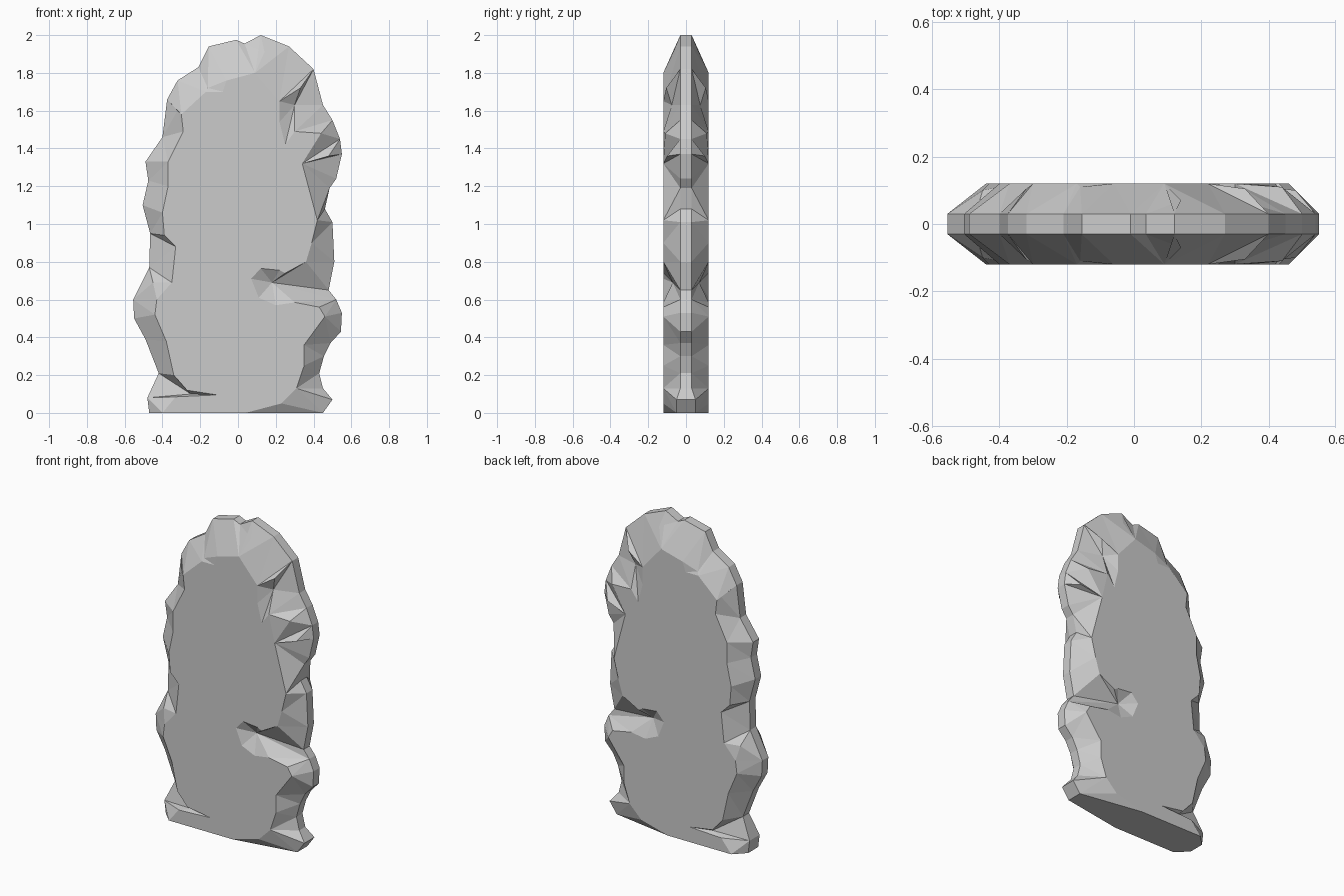
import bpy, bmesh
from mathutils import Vector

FACE_Y, RIM_Y = 0.12, 0.03

# Silhouette of the slab (x, z), clockwise from the peak
rim = [(0.12, 2.0), (0.27, 1.94), (0.40, 1.82), (0.45, 1.63), (0.50, 1.55), (0.54, 1.45),
       (0.55, 1.37), (0.52, 1.24), (0.485, 1.19), (0.46, 1.08), (0.50, 1.01), (0.51, 0.80),
       (0.48, 0.65), (0.52, 0.60), (0.55, 0.53), (0.545, 0.43), (0.49, 0.37), (0.455, 0.30),
       (0.43, 0.21), (0.45, 0.13), (0.50, 0.07), (0.45, 0), (-0.47, 0), (-0.48, 0.08),
       (-0.42, 0.21), (-0.49, 0.39), (-0.55, 0.50), (-0.555, 0.60), (-0.47, 0.77),
       (-0.465, 0.95), (-0.505, 1.10), (-0.475, 1.23), (-0.49, 1.33), (-0.40, 1.46),
       (-0.375, 1.66), (-0.32, 1.76), (-0.21, 1.83), (-0.155, 1.94), (-0.01, 1.975),
       (0.035, 1.955)]

# Edge of the flat face, with the side notch and the chips
face = [(0.09, 1.80), (0.22, 1.65), (0.22, 1.54), (0.25, 1.42), (0.30, 1.49), (0.34, 1.32),
        (0.42, 1.02), (0.39, 0.90), (0.36, 0.80), (0.25, 0.74), (0.22, 0.755), (0.12, 0.765),
        (0.07, 0.71), (0.11, 0.61), (0.20, 0.57), (0.30, 0.585), (0.43, 0.56), (0.46, 0.51),
        (0.35, 0.36), (0.35, 0.25), (0.31, 0.13), (0.23, 0.05), (0.04, 0), (-0.40, 0),
        (-0.33, 0.085), (-0.11, 0.095), (-0.27, 0.12), (-0.34, 0.20), (-0.38, 0.38),
        (-0.44, 0.52), (-0.43, 0.60), (-0.35, 0.69), (-0.33, 0.88), (-0.39, 0.94),
        (-0.40, 1.06), (-0.37, 1.20), (-0.37, 1.33), (-0.29, 1.49), (-0.30, 1.58),
        (-0.17, 1.70), (-0.08, 1.70), (-0.06, 1.76)]

# Chisel points on the bevel: index of the rim point before -> (x, z, depth)
chips = {2: [(0.33, 1.72, 0.105), (0.30, 1.63, 0.075)], 4: [(0.44, 1.48, 0.11)],
         5: [(0.48, 1.36, 0.10)], 12: [(0.18, 0.69, 0.07)], 23: [(-0.25, 0.10, 0.09)],
         27: [(-0.45, 0.69, 0.10)], 33: [(-0.32, 1.60, 0.105)],
         36: [(-0.16, 1.72, 0.11)], 39: [(0.14, 1.91, 0.07)]}

bm = bmesh.new()


def tri(*vs):
    if len(set(vs)) == 3 and not bm.faces.get(vs):
        bm.faces.new(vs)


def build_side(s):
    """Flat face plus chipped bevel on one side; returns its rim vertices."""
    edge = [bm.verts.new((x, s * (0.05 if z < 0.1 else RIM_Y), z)) for x, z in rim]
    flat = [bm.verts.new((x, s * FACE_Y, z)) for x, z in face]
    bm.faces.new(flat)
    path = []
    for i, v in enumerate(edge):
        path.append(v)
        fan = [bm.verts.new((x, s * y, z)) for x, z, y in chips.get(i, [])]
        path += fan
        fan.append(edge[(i + 1) % len(edge)])
        for a, b in zip(fan, fan[1:]):
            tri(v, a, b)
    # Zip the two loops together along the shorter diagonal
    i = j = 0
    n, m = len(path), len(flat)

    def gap(a, b):
        p, q = path[a % n].co, flat[b % m].co
        return Vector((p.x - q.x, p.z - q.z)).length

    while i < n or j < m:
        if j == m or (i < n and gap(i + 1, j) < gap(i, j + 1)):
            tri(path[i], path[(i + 1) % n], flat[j % m])
            i += 1
        else:
            tri(path[i % n], flat[(j + 1) % m], flat[j])
            j += 1
    return edge


# Front and back sides joined by the narrow rim
front, back = build_side(-1), build_side(1)
for k in range(len(rim)):
    l = (k + 1) % len(rim)
    bm.faces.new((front[k], front[l], back[l], back[k]))
bmesh.ops.recalc_face_normals(bm, faces=bm.faces)

mesh = bpy.data.meshes.new("stone_slab")
bm.to_mesh(mesh)
bm.free()
slab = bpy.data.objects.new("stone_slab", mesh)
bpy.context.collection.objects.link(slab)

# Stone colour
stone = bpy.data.materials.new("grey_stone")
stone.diffuse_color = (0.6, 0.6, 0.6, 1)
mesh.materials.append(stone)
